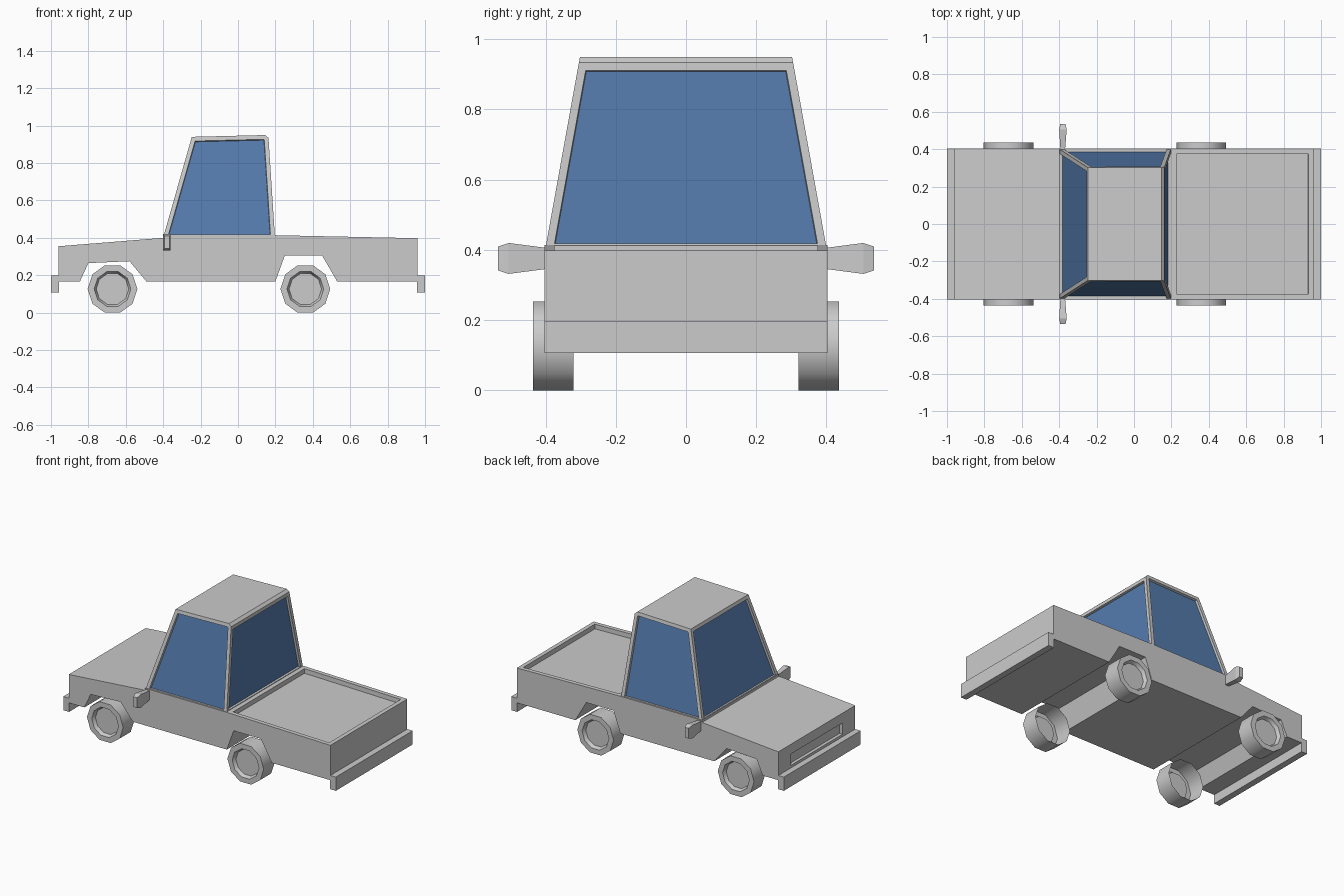
import bpy, bmesh, math
from mathutils import Vector

if "Cube" in bpy.data.objects:
    bpy.data.objects.remove(bpy.data.objects["Cube"])


def finish(name, bm, mat=None):
    me = bpy.data.meshes.new(name)
    bm.to_mesh(me)
    bm.free()
    ob = bpy.data.objects.new(name, me)
    bpy.context.collection.objects.link(ob)
    if mat:
        me.materials.append(mat)
    return ob


def loft(rings, caps=True, closed=True):
    """Bridge rings of equal length, optionally capping the ends."""
    bm = bmesh.new()
    vs = [[bm.verts.new(p) for p in r] for r in rings]
    n = len(vs[0])
    for a, b in zip(vs, vs[1:]):
        for i in range(n):
            j = (i + 1) % n
            bm.faces.new((a[i], a[j], b[j], b[i]))
    if caps:
        bm.faces.new(vs[0])
    bm.faces.new(vs[-1])
    bmesh.ops.recalc_face_normals(bm, faces=bm.faces)
    bm.normal_update()
    return bm


def inset(bm, face, width, depth=0.0):
    bmesh.ops.inset_individual(bm, faces=[face], thickness=width, depth=depth,
                               use_even_offset=True)
    bm.normal_update()


def facing(bm, d):
    """Face whose normal points most along d."""
    return max(bm.faces, key=lambda f: f.normal.dot(Vector(d)) + 0.01 * f.calc_area())


glass = bpy.data.materials.new("glass_blue")
glass.diffuse_color = (0.09, 0.2, 0.42, 1)
glass.use_nodes = True
glass.node_tree.nodes["Principled BSDF"].inputs["Base Color"].default_value = glass.diffuse_color

# Body: side profile with wheel arches, extruded across the width
profile = [(-0.96, 0.167), (-0.96, 0.355), (-0.40, 0.40), (-0.40, 0.414), (0.198, 0.414),
           (0.96, 0.398), (0.96, 0.167), (0.53, 0.167), (0.45, 0.305), (0.25, 0.305),
           (0.20, 0.167), (-0.49, 0.167), (-0.58, 0.275), (-0.80, 0.265), (-0.845, 0.167)]
bm = loft([[(x, y, z) for x, z in profile] for y in (-0.403, 0.403)])
# Load bed recess
bed = next(f for f in bm.faces if f.normal.z > 0.9 and f.calc_center_median().x > 0.4)
inset(bm, bed, 0.028)
inset(bm, bed, 0.001, -0.03)
# Grille recess in the nose
nose = next(f for f in bm.faces if f.normal.x < -0.99 and f.calc_center_median().x < -0.9)
inset(bm, nose, 0.03)
for v in nose.verts:
    v.co.y = math.copysign(0.27, v.co.y)
    v.co.z = 0.215 if v.co.z < 0.26 else 0.29
inset(bm, nose, 0.001, -0.02)
finish("body", bm)

# Cab: tapered box with chamfered rear roof edge and recessed windows
base = [(-0.402, -0.402, 0.395), (0.198, -0.402, 0.395),
        (0.198, 0.402, 0.395), (-0.402, 0.402, 0.395)]
roof = [(-0.247, -0.302, 0.94), (0.162, -0.302, 0.95),
        (0.162, 0.302, 0.95), (-0.247, 0.302, 0.94)]
bm = loft([base, roof])
edge = [e for e in bm.edges if all(v.co.z > 0.9 and v.co.x > 0 for v in e.verts)]
bmesh.ops.bevel(bm, geom=edge, offset=0.016, segments=1, affect='EDGES')
bm.normal_update()
panes = [facing(bm, d) for d in ((-1, 0, 0), (1, 0, 0), (0, -1, 0), (0, 1, 0))]
pane_bm = bmesh.new()
for f in panes:
    inset(bm, f, 0.023)
    inset(bm, f, 0.002, -0.014)
    pane_bm.faces.new([pane_bm.verts.new(v.co) for v in f.verts])
bmesh.ops.delete(bm, geom=panes, context='FACES_ONLY')
finish("cab", bm)
finish("windows", pane_bm, glass)

# Bumpers
for name, x0, x1 in (("front_bumper", -1.0, -0.958), ("rear_bumper", 0.958, 1.0)):
    finish(name, loft([[(x0, y, 0.107), (x1, y, 0.107), (x1, y, 0.198), (x0, y, 0.198)]
                       for y in (-0.403, 0.403)]))

# Side mirrors: y station, x range, z range
stations = [(0.39, -0.393, -0.369, 0.347, 0.405),
            (0.505, -0.40, -0.36, 0.332, 0.42),
            (0.535, -0.394, -0.366, 0.342, 0.41)]
for side, s in (("right", -1), ("left", 1)):
    finish(side + "_mirror", loft([[(a, s * y, c), (b, s * y, c), (b, s * y, d), (a, s * y, d)]
                                   for y, a, b, c, d in stations]))

# Wheels: ten-sided, open on the inside, with a sunken hub
section = [(0.133, 0.32), (0.133, 0.435), (0.098, 0.435), (0.087, 0.412)]
for end, cx in (("front", -0.671), ("rear", 0.36)):
    for side, s in (("right", -1), ("left", 1)):
        rings = [[(cx + r * math.cos(k * math.tau / 10), s * y,
                   0.1265 + r * math.sin(k * math.tau / 10)) for k in range(10)]
                 for r, y in section]
        ob = finish(f"{end}_{side}_wheel", loft(rings, caps=False))
        bpy.ops.object.select_all(action='DESELECT')
        ob.select_set(True)
        bpy.context.view_layer.objects.active = ob
        bpy.ops.object.shade_smooth_by_angle(angle=math.radians(40))
